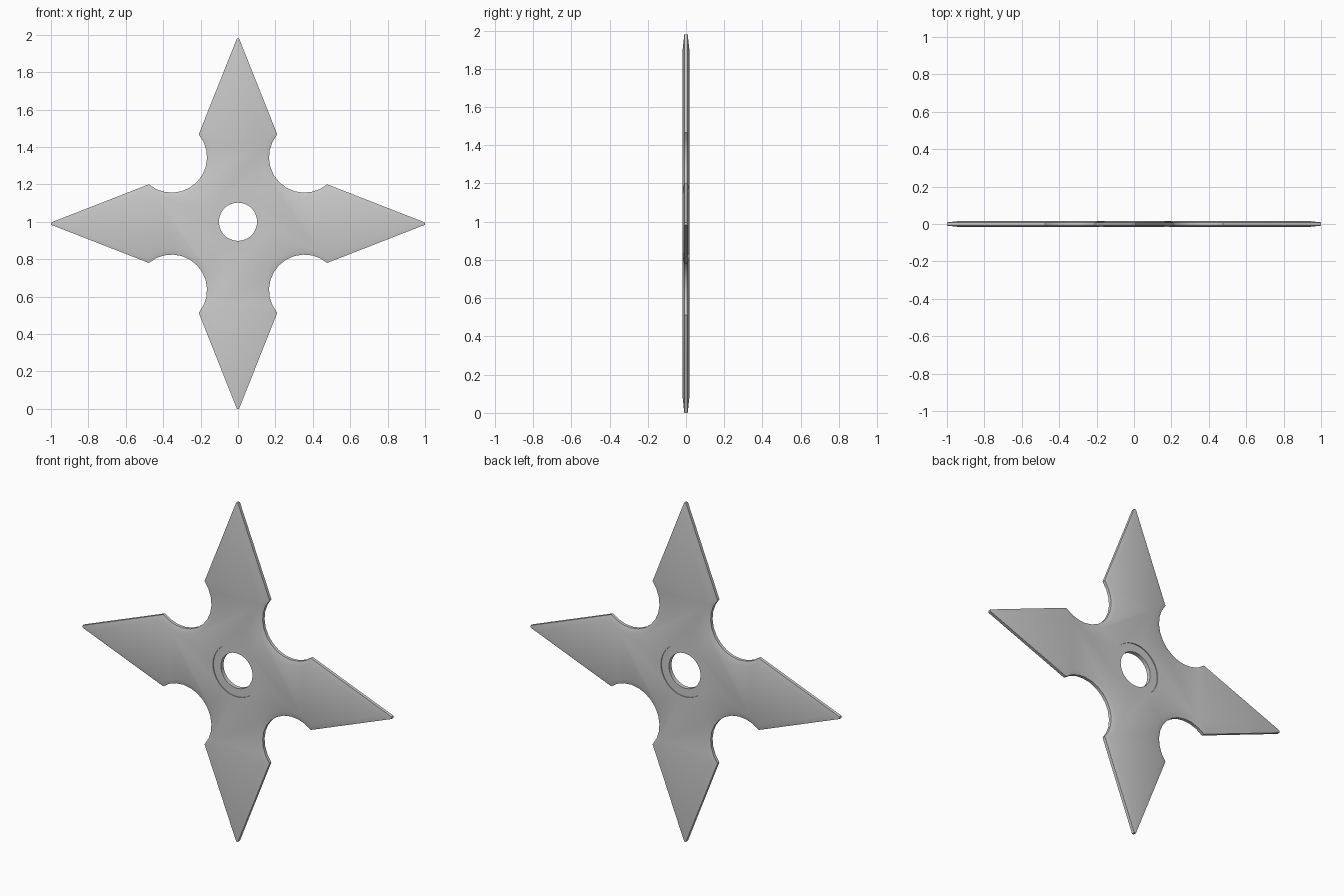
import bpy, bmesh, math
from mathutils import Vector

if "Cube" in bpy.data.objects:
    bpy.data.objects.remove(bpy.data.objects["Cube"])

CZ = 0.99                      # height of the star centre
C = Vector((0.355, 0.355))     # centre of the round notch between two arms
BARB = Vector((0.21, 0.477))   # widest corner of an arm
TIP = Vector((0.006, 1.0))
BEVEL, TIP_BEVEL = 0.028, 0.075
HALF, EDGE = 0.017, 0.009      # half thickness of the body and of the rim
ARC = 12


def outline(inset):
    """Star outline, optionally moved inwards to form the bevelled edge."""
    tip, barb = TIP, BARB
    radius = (BARB - C).length
    if inset:
        side = (BARB - TIP).normalized()
        n1 = Vector((side.y, -side.x))
        n2 = (BARB - C).normalized()
        barb = BARB + BEVEL * (n1 + n2) / (1 + n1.dot(n2))
        tip = Vector((0, TIP.y - TIP_BEVEL))
        radius = (barb - C).length
    start = math.atan2(barb.y - C.y, barb.x - C.x)
    end = 2.5 * math.pi - start
    quarter = [tip]
    for i in range(ARC + 1):
        a = start + (end - start) * i / ARC
        quarter.append(C + radius * Vector((math.cos(a), math.sin(a))))
    quarter.append(Vector((tip.y, tip.x)))
    pts = []
    for _ in range(4):
        pts += [q.copy() for q in quarter]
        quarter = [Vector((q.y, -q.x)) for q in quarter]
    for p in pts:              # upright arms are a touch shorter
        if abs(p.y) > 0.8:
            p.y -= math.copysign(0.01, p.y)
    return pts


# Star blade: four stacked outlines, bridged and capped
bm = bmesh.new()
rings = []
for y, inset in ((-HALF, True), (-EDGE, False), (EDGE, False), (HALF, True)):
    rings.append([bm.verts.new((p.x, y, CZ + p.y)) for p in outline(inset)])
n = len(rings[0])
for a, b in zip(rings, rings[1:]):
    for i in range(n):
        j = (i + 1) % n
        bm.faces.new((a[i], a[j], b[j], b[i]))
bm.faces.new(rings[0])
bm.faces.new(rings[-1])
bmesh.ops.remove_doubles(bm, verts=bm.verts, dist=0.0005)
bmesh.ops.recalc_face_normals(bm, faces=bm.faces)
mesh = bpy.data.meshes.new("throwing_star")
bm.to_mesh(mesh)
bm.free()
star = bpy.data.objects.new("throwing_star", mesh)
bpy.context.collection.objects.link(star)


def cut(name, radius, y, depth):
    bpy.ops.mesh.primitive_cylinder_add(vertices=48, radius=radius, depth=depth,
                                        location=(0, y, 1.0),
                                        rotation=(math.pi / 2, 0, 0))
    cutter = bpy.context.object
    cutter.name = name
    cutter.hide_render = True
    bpy.context.view_layer.objects.active = star
    mod = star.modifiers.new(name, 'BOOLEAN')
    mod.operation = 'DIFFERENCE'
    mod.solver = 'EXACT'
    mod.object = cutter
    bpy.ops.object.modifier_apply(modifier=name)
    bpy.data.objects.remove(cutter)


# Centre hole with a shallow recessed ring on both faces
cut("centre_hole", 0.102, 0, 0.2)
for s in (-1, 1):
    cut("ring_recess", 0.15, s * (HALF - 0.005 + 0.05), 0.1)

# Smooth the round walls, keep the edges crisp
bpy.ops.object.select_all(action='DESELECT')
star.select_set(True)
bpy.context.view_layer.objects.active = star
bpy.ops.object.shade_smooth_by_angle(angle=math.radians(20))
